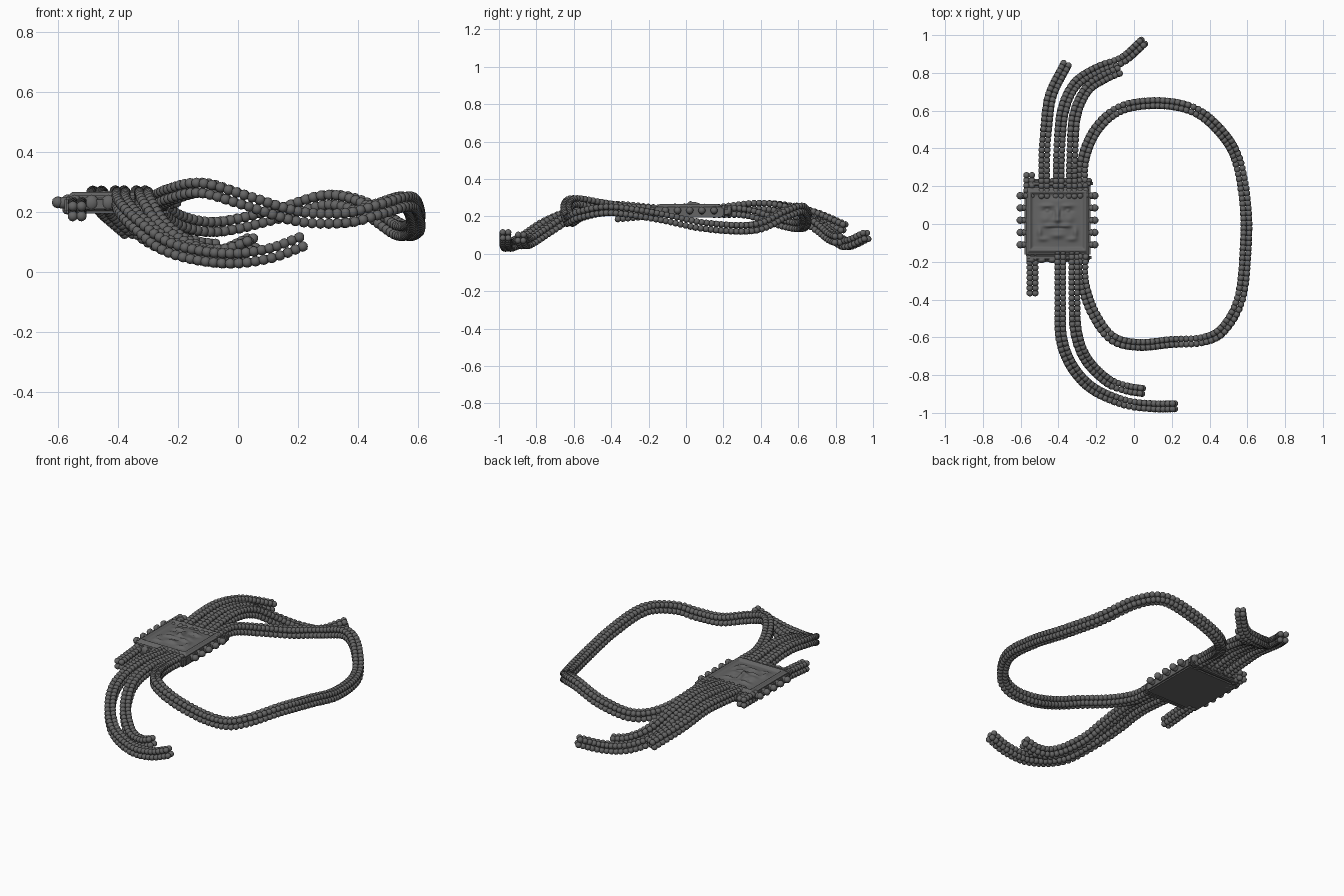
import bpy, bmesh, math
from mathutils import Vector, Matrix

if "Cube" in bpy.data.objects:
    bpy.data.objects.remove(bpy.data.objects["Cube"], do_unlink=True)

metal = bpy.data.materials.new("dark grey metal")
metal.use_nodes = True
GREY = (0.13, 0.13, 0.13, 1)
metal.diffuse_color = GREY
metal.node_tree.nodes["Principled BSDF"].inputs["Base Color"].default_value = GREY


def finish(bm, name, smooth=True):
    mesh = bpy.data.meshes.new(name)
    bm.to_mesh(mesh)
    bm.free()
    mesh.materials.append(metal)
    for p in mesh.polygons:
        p.use_smooth = smooth
    ob = bpy.data.objects.new(name, mesh)
    bpy.context.collection.objects.link(ob)
    return ob


def spline(points, steps=24):
    """Smooth path through the points."""
    pts = [Vector(p) for p in points]
    pts = [2 * pts[0] - pts[1]] + pts + [2 * pts[-1] - pts[-2]]
    path = []
    for a, b, c, d in zip(pts, pts[1:], pts[2:], pts[3:]):
        for i in range(steps):
            t = i / steps
            path.append(0.5 * (2 * b + (c - a) * t + (2 * a - 5 * b + 4 * c - d) * t * t
                               + (3 * b - a - 3 * c + d) * t ** 3))
    return path + [pts[-2]]


def resample(path, gap):
    out, travelled = [], 0.0
    for a, b in zip(path, path[1:]):
        length = (b - a).length
        while travelled <= length:
            out.append((a.lerp(b, travelled / length), (b - a).normalized()))
            travelled += gap
        travelled -= length
    return out


def bead(bm, centre, radius, scale=(1, 1, 1), detail=2):
    m = Matrix.Translation(centre) @ Matrix.Diagonal((*scale, 1))
    bmesh.ops.create_icosphere(bm, subdivisions=detail, radius=radius, matrix=m)


def strand(name, points):
    """Bundle of four bead strings, two wide and two high."""
    bm = bmesh.new()
    for centre, along in resample(spline(points), 0.027):
        side = along.cross(Vector((0, 0, 1))).normalized()
        up = side.cross(along)
        for i in (-1, 1):
            for j in (-1, 1):
                bead(bm, centre + side * i * 0.0145 + up * j * 0.0165, 0.0175)
    finish(bm, name)


# Closed band of the bracelet
strand("band_loop", [
    (-.27, .15, .23), (-.27, .33, .22), (-.2, .5, .17), (-.07, .61, .15), (.12, .64, .19),
    (.3, .61, .24), (.43, .52, .21), (.54, .36, .14), (.59, .1, .15), (.59, -.15, .2),
    (.56, -.4, .235), (.47, -.56, .21), (.36, -.615, .18), (.2, -.625, .185), (.02, -.64, .24),
    (-.12, -.6, .28), (-.22, -.46, .26), (-.27, -.3, .235), (-.27, -.15, .23)])

# Loose strands behind the plaque
strand("back_strand_outer", [(-.475, .15, .23), (-.475, .35, .25), (-.465, .5, .25),
                             (-.44, .68, .21), (-.36, .845, .14)])
strand("back_strand_middle", [(-.4, .15, .23), (-.395, .4, .255), (-.375, .6, .22),
                              (-.31, .74, .13), (-.19, .82, .07), (-.06, .87, .055),
                              (.055, .97, .1)])
strand("back_strand_inner", [(-.33, .15, .23), (-.325, .4, .255), (-.31, .58, .22),
                             (-.25, .71, .14), (-.16, .775, .09), (-.07, .815, .075)])

# Loose strands in front of the plaque
strand("front_strand_outer", [(-.39, -.15, .23), (-.39, -.4, .25), (-.385, -.6, .22),
                              (-.33, -.75, .16), (-.22, -.87, .08), (-.05, -.945, .045),
                              (.1, -.965, .06), (.225, -.965, .105)])
strand("front_strand_inner", [(-.315, -.15, .23), (-.315, -.4, .25), (-.305, -.58, .22),
                              (-.25, -.72, .14), (-.14, -.83, .07), (-.04, -.87, .06),
                              (.05, -.885, .09)])

# Short stubs
strand("back_stub", [(-.555, .15, .225), (-.555, .28, .225)])
strand("front_stub", [(-.537, -.15, .22), (-.537, -.39, .2)])

# Plaque
CX, CY = -.405, .015
bm = bmesh.new()
bmesh.ops.create_cube(bm, size=1, matrix=Matrix.Translation((CX, CY, .222))
                      @ Matrix.Diagonal((.35, .37, .055, 1)))
bmesh.ops.bevel(bm, geom=bm.edges[:], offset=.008, segments=2, affect='EDGES')
finish(bm, "plaque", False)

# Relief, as bumps: x offset, y offset, x spread, y spread, height
bumps = [(0, .02, .085, .11, .012), (0, .03, .012, .035, .014), (0, .005, .024, .012, .01),
         (0, -.075, .035, .016, .012), (0, .105, .05, .02, .005), (0, -.037, .04, .006, -.008)]
for s in (-1, 1):
    bumps += [(s * .055, .082, .03, .01, .011), (s * .055, .055, .024, .009, -.01),
              (s * .055, .055, .011, .007, .012), (s * .065, .01, .024, .022, .008),
              (s * .045, -.025, .03, .011, .012), (s * .095, -.06, .014, .03, .012),
              (s * .075, -.095, .025, .012, .009), (s * .018, .045, .006, .02, -.005)]
bm = bmesh.new()
bmesh.ops.create_grid(bm, x_segments=72, y_segments=76, size=.5)
for v in bm.verts:
    x, y = v.co.x * .335, v.co.y * .35
    edge = max(abs(x) - .1675, abs(y) - .175)
    rim = .015 * math.exp(-((edge + .02) / .011) ** 2)
    face = sum(h * math.exp(-(((x - a) / w) ** 2 + ((y - b) / d) ** 2))
               for a, b, w, d, h in bumps)
    v.co = (CX + x, CY + y, .251 + rim + face * min(1, max(0, (-edge - .025) / .02)))
finish(bm, "face_relief")

# Clasp bars at both ends, with scallops along the front
for name, y, width in (("back_clasp_bar", .215, .355), ("front_clasp_bar", -.178, .34)):
    bm = bmesh.new()
    bmesh.ops.create_cube(bm, size=1, matrix=Matrix.Translation((CX + .01, y, .225))
                          @ Matrix.Diagonal((width, .045, .06, 1)))
    bmesh.ops.bevel(bm, geom=bm.edges[:], offset=.014, segments=3, affect='EDGES')
    finish(bm, name, False)
bm = bmesh.new()
for i in range(6):
    bead(bm, (CX - .14 + i * .056, -.19, .23), .025, (1, .7, 1.1))
    bead(bm, (CX - .14 + i * .06, .23, .23), .025, (1, .6, 1.1))
finish(bm, "clasp_scallops")

# Knobs along the two sides
for name, s in (("right_knobs", -1), ("left_knobs", 1)):
    bm = bmesh.new()
    for i in range(5):
        y = -.11 + i * .065
        bead(bm, (CX + s * .18, y, .23), .022, (1.2, .8, .9))
        bead(bm, (CX + s * .197, y, .232), .02, (1, 1, 1))
    finish(bm, name)
